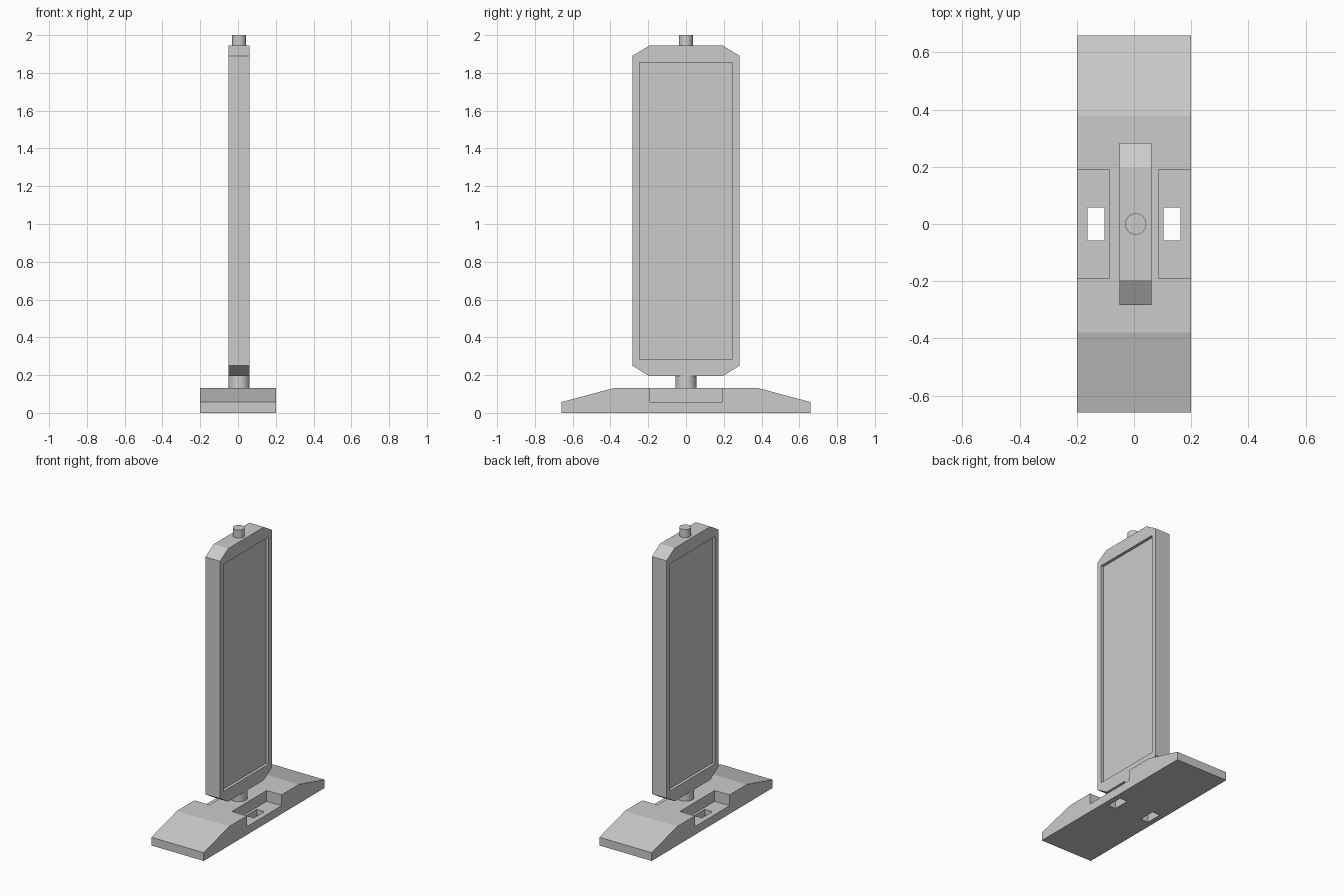
import bpy
import bmesh

cube = bpy.data.objects.get("Cube")
if cube:
    bpy.data.objects.remove(cube, do_unlink=True)

grey = bpy.data.materials.new("plain grey")
grey.use_nodes = True
COLOUR = (0.6, 0.6, 0.6, 1)
grey.diffuse_color = COLOUR
grey.node_tree.nodes["Principled BSDF"].inputs["Base Color"].default_value = COLOUR


def add_object(name, bm):
    bmesh.ops.recalc_face_normals(bm, faces=bm.faces)
    mesh = bpy.data.meshes.new(name)
    bm.to_mesh(mesh)
    bm.free()
    mesh.materials.append(grey)
    obj = bpy.data.objects.new(name, mesh)
    bpy.context.collection.objects.link(obj)
    return obj


def prism(name, profile, x0, x1):
    """Extrude a (y, z) outline from x0 to x1."""
    bm = bmesh.new()
    face = bm.faces.new([bm.verts.new((x0, y, z)) for y, z in profile])
    result = bmesh.ops.extrude_face_region(bm, geom=[face])
    moved = [v for v in result["geom"] if isinstance(v, bmesh.types.BMVert)]
    bmesh.ops.translate(bm, verts=moved, vec=(x1 - x0, 0, 0))
    return add_object(name, bm)


def box(name, x0, x1, y, z0, z1):
    return prism(name, [(-y, z0), (y, z0), (y, z1), (-y, z1)], x0, x1)


def mirrored(half):
    """Complete a symmetric outline from its +y half, listed bottom to top."""
    return half + [(-y, z) for y, z in reversed(half)]


def cut(target, cutter):
    cutter.hide_render = True
    mod = target.modifiers.new("cut", 'BOOLEAN')
    mod.operation = 'DIFFERENCE'
    mod.solver = 'EXACT'
    mod.object = cutter
    bpy.context.view_layer.objects.active = target
    bpy.ops.object.modifier_apply(modifier=mod.name)
    bpy.data.objects.remove(cutter, do_unlink=True)


def post(name, radius, z0, z1):
    bpy.ops.mesh.primitive_cylinder_add(vertices=48, radius=radius, depth=z1 - z0,
                                        location=(MID, 0, (z0 + z1) / 2))
    obj = bpy.context.object
    obj.name = name
    obj.data.materials.append(grey)
    bpy.ops.object.shade_smooth_by_angle()


# Panel position across its thickness
MID, HALF, RECESS = 0.006, 0.056, 0.02

# Base with sloping ends
base = prism("base", mirrored([(0.66, 0), (0.66, 0.057), (0.38, 0.132)]), -0.2, 0.2)

# Side notches and the slots through their floors
for side in (-1, 1):
    cut(base, box("notch_cutter", side * 0.086, side * 0.3, 0.19, 0.057, 0.2))
    cut(base, box("slot_cutter", side * 0.104, side * 0.162, 0.057, -0.1, 0.1))

# Upright panel with clipped corners
panel = prism("panel", mirrored([(0.195, 0.195), (0.284, 0.25),
                                 (0.284, 1.89), (0.195, 1.944)]), MID - HALF, MID + HALF)

# Shallow recess on both broad faces
for side in (-1, 1):
    cut(panel, box("recess_cutter", MID + side * (HALF - RECESS), MID + side * 0.2,
                   0.247, 0.286, 1.855))

# Pivot posts under and over the panel
post("lower_post", 0.056, 0.12, 0.21)
post("upper_post", 0.037, 1.93, 2.0)
